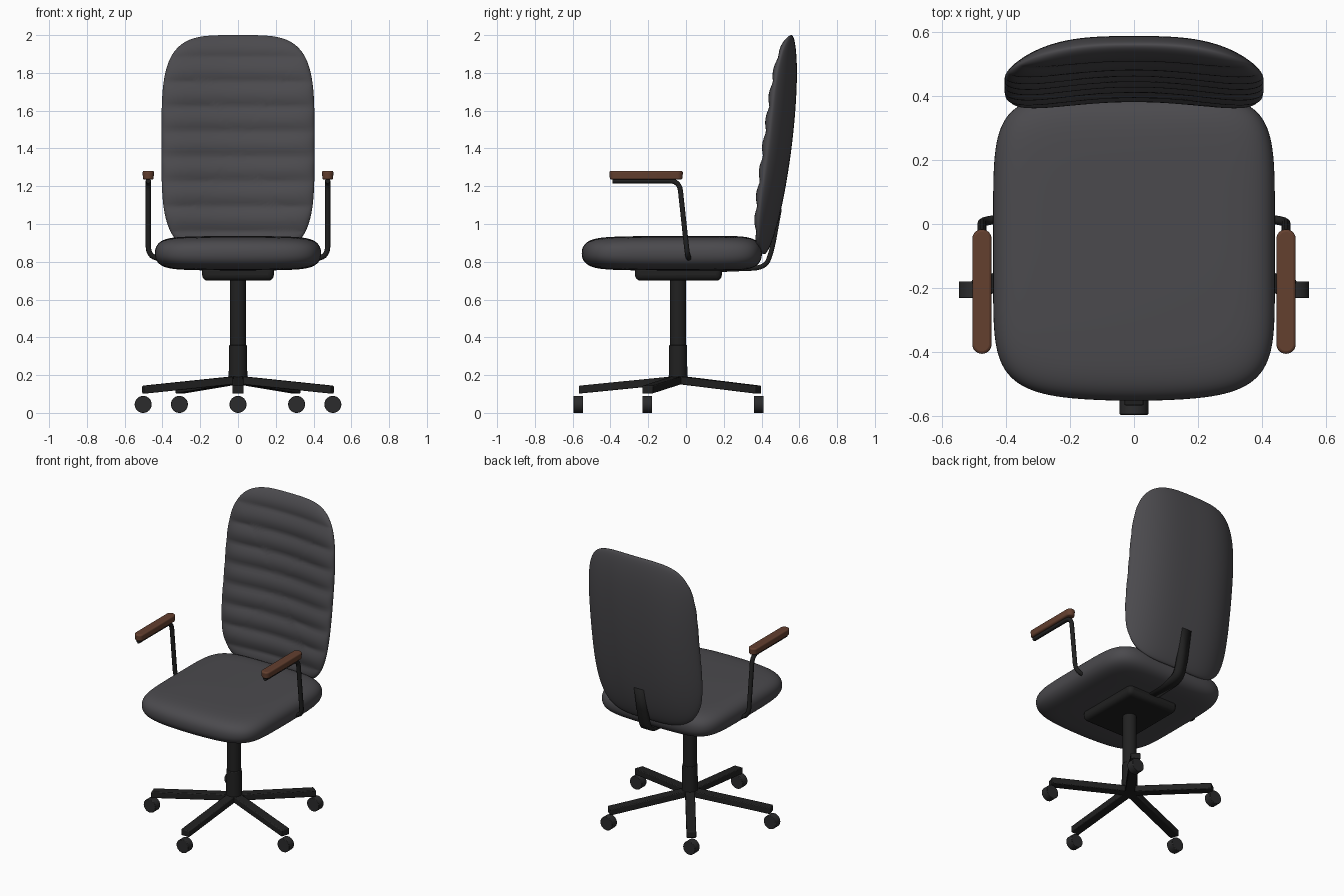
import bpy, bmesh, math
from mathutils import Vector, Matrix

if "Cube" in bpy.data.objects:
    bpy.data.objects.remove(bpy.data.objects["Cube"])


def material(name, rgb):
    m = bpy.data.materials.new(name)
    m.use_nodes = True
    m.diffuse_color = (*rgb, 1)
    m.node_tree.nodes["Principled BSDF"].inputs["Base Color"].default_value = (*rgb, 1)
    return m


FABRIC = material("charcoal fabric", (0.070, 0.068, 0.075))
FRAME = material("black metal", (0.015, 0.015, 0.015))
WHEEL = material("dark rubber", (0.024, 0.024, 0.025))
WOOD = material("brown wood", (0.125, 0.050, 0.028))


def finish(name, bm, mat, bevel=0, segments=3, smooth=True):
    bmesh.ops.recalc_face_normals(bm, faces=bm.faces)
    mesh = bpy.data.meshes.new(name)
    bm.to_mesh(mesh)
    bm.free()
    mesh.materials.append(mat)
    ob = bpy.data.objects.new(name, mesh)
    bpy.context.collection.objects.link(ob)
    if bevel:
        mod = ob.modifiers.new("rounding", "BEVEL")
        mod.width, mod.segments, mod.limit_method = bevel, segments, "ANGLE"
    if smooth:
        bpy.ops.object.select_all(action="DESELECT")
        ob.select_set(True)
        bpy.context.view_layer.objects.active = ob
        bpy.ops.object.shade_smooth_by_angle(angle=math.radians(40))
    return ob


def cylinder(name, mat, centre, r1, r2, depth, axis="Z", bevel=0):
    bm = bmesh.new()
    turn = Matrix.Rotation(math.pi / 2, 4, "X") if axis == "Y" else Matrix()
    bmesh.ops.create_cone(bm, cap_ends=True, segments=32, radius1=r1, radius2=r2,
                          depth=depth, matrix=Matrix.Translation(centre) @ turn)
    return finish(name, bm, mat, bevel, 2)


def cushion(name, power, place, nx=48, ny=96):
    """Two rounded-outline sheets joined at the rim; place(a, b, r, side) gives a point."""
    bm = bmesh.new()
    for side in (-1, 1):
        grid = bmesh.ops.create_grid(bm, x_segments=nx, y_segments=ny, size=1)
        for v in grid["verts"]:
            a, b = (math.sin(c * math.pi / 2) for c in v.co[:2])
            r = max(abs(a), abs(b))
            norm = (abs(a) ** power + abs(b) ** power) ** (1 / power)
            k = r / norm if norm > 1e-6 else 1
            v.co = place(a * k, b * k, min(r, 1), side)
    bmesh.ops.remove_doubles(bm, verts=bm.verts, dist=0.0003)
    return finish(name, bm, FABRIC)


def fillet(points, radius, steps=6):
    """Round the inner corners of a path."""
    pts = [Vector(p) for p in points]
    out = [pts[0]]
    for p, c, n in zip(pts, pts[1:], pts[2:]):
        d0, d1 = p - c, n - c
        a = c + d0.normalized() * min(radius, d0.length * 0.45)
        b = c + d1.normalized() * min(radius, d1.length * 0.45)
        for i in range(steps + 1):
            t = i / steps
            out.append(a * (1 - t) ** 2 + c * 2 * t * (1 - t) + b * t * t)
    return out + [pts[-1]]


# Seat cushion
def seat_point(a, b, r, side):
    x = 0.44 * a
    y = -0.075 + 0.477 * b
    if b < 0:
        y += 0.035 * a * a * b * b
    puff = max(0, 1 - r ** 10) ** 0.45
    half = 0.092 - 0.010 * a * a - 0.010 * b * b * (b < 0)
    return x, y, 0.845 + side * half * puff


cushion("seat", 5.5, seat_point, 48, 48)


# Backrest with horizontal ribs on its front
def back_point(a, b, r, side):
    z = 1.42 + 0.58 * b
    front = 0.365 + 0.127 * (z - 0.93) - 0.055 * a * a
    rear = 0.59 - 0.127 * max(0, 1.9 - z) ** 2 - 0.09 * abs(a) ** 3
    rim = 0.35 * front + 0.65 * rear
    puff = math.sqrt(max(0, 1 - r ** 6))
    if side > 0:
        y = rim + (rear - rim) * puff
    else:
        groove = 0.016 * (1 - abs(math.sin(math.pi * (z - 0.96) / 0.132)))
        y = rim + (front + groove - rim) * puff
    return 0.405 * a, y, z


cushion("backrest", 4, back_point)

# Mechanism plate under the seat
bm = bmesh.new()
bmesh.ops.create_cube(bm, size=1, matrix=Matrix.Translation((0, -0.04, 0.74))
                      @ Matrix.Diagonal((0.38, 0.46, 0.08, 1)))
finish("seat_plate", bm, FRAME, 0.03, 4)

# Flat bracket joining the plate to the backrest
path = fillet([(0, 0.1, 0.755), (0, 0.42, 0.768), (0, 0.455, 0.86), (0, 0.495, 1.08)], 0.07)
bm = bmesh.new()
rows = [[bm.verts.new((x, p.y, p.z)) for x in (-0.035, 0.035)] for p in path]
for p, q in zip(rows, rows[1:]):
    bm.faces.new((p[0], p[1], q[1], q[0]))
bracket = finish("back_bracket", bm, FRAME)
solid = bracket.modifiers.new("thickness", "SOLIDIFY")
solid.thickness, solid.offset = 0.025, 0

# Centre column
CY = -0.042
cylinder("column_lower", FRAME, (0, CY, 0.255), 0.05, 0.047, 0.21, bevel=0.004)
cylinder("column_upper", FRAME, (0, CY, 0.53), 0.043, 0.043, 0.36)

# Five legs with casters
for i in range(5):
    ang = -math.pi / 2 + i * math.tau / 5
    bm = bmesh.new()
    bmesh.ops.create_cube(bm, size=1)
    for v in bm.verts:
        outer = v.co.x > 0
        v.co = (0.525 if outer else 0, v.co.y * 0.06,
                (0.123 if outer else 0.175) + v.co.z * 0.042)
    bm.transform(Matrix.Translation((0, CY, 0)) @ Matrix.Rotation(ang, 4, "Z"))
    finish(f"leg_{i + 1}", bm, FRAME, 0.005, 2)
    cylinder(f"caster_{i + 1}", WHEEL, (0.528 * math.cos(ang), CY + 0.528 * math.sin(ang), 0.045),
             0.045, 0.045, 0.052, "Y", 0.003)

# Armrests: bent tube and wooden pad on each side
for label, s in (("left", 1), ("right", -1)):
    curve = bpy.data.curves.new(f"{label}_arm_tube", "CURVE")
    curve.dimensions = "3D"
    curve.bevel_depth, curve.bevel_resolution, curve.use_fill_caps = 0.014, 3, True
    pts = fillet([(0.475 * s, -0.39, 1.229), (0.475 * s, -0.035, 1.229),
                  (0.475 * s, 0.008, 0.83), (0.38 * s, 0.022, 0.81)], 0.055)
    spline = curve.splines.new("POLY")
    spline.points.add(len(pts) - 1)
    for sp, p in zip(spline.points, pts):
        sp.co = (*p, 1)
    spline.use_smooth = True
    curve.materials.append(FRAME)
    tube = bpy.data.objects.new(f"{label}_arm_tube", curve)
    bpy.context.collection.objects.link(tube)

    bm = bmesh.new()
    bmesh.ops.create_cone(bm, cap_ends=True, segments=26, radius1=0.028, radius2=0.031,
                          depth=0.046)
    for v in bm.verts:
        v.co.y += math.copysign(0.164, v.co.y)
    bm.transform(Matrix.Translation((0.475 * s, -0.211, 1.258)))
    finish(f"{label}_arm_pad", bm, WOOD, 0.009, 3)
